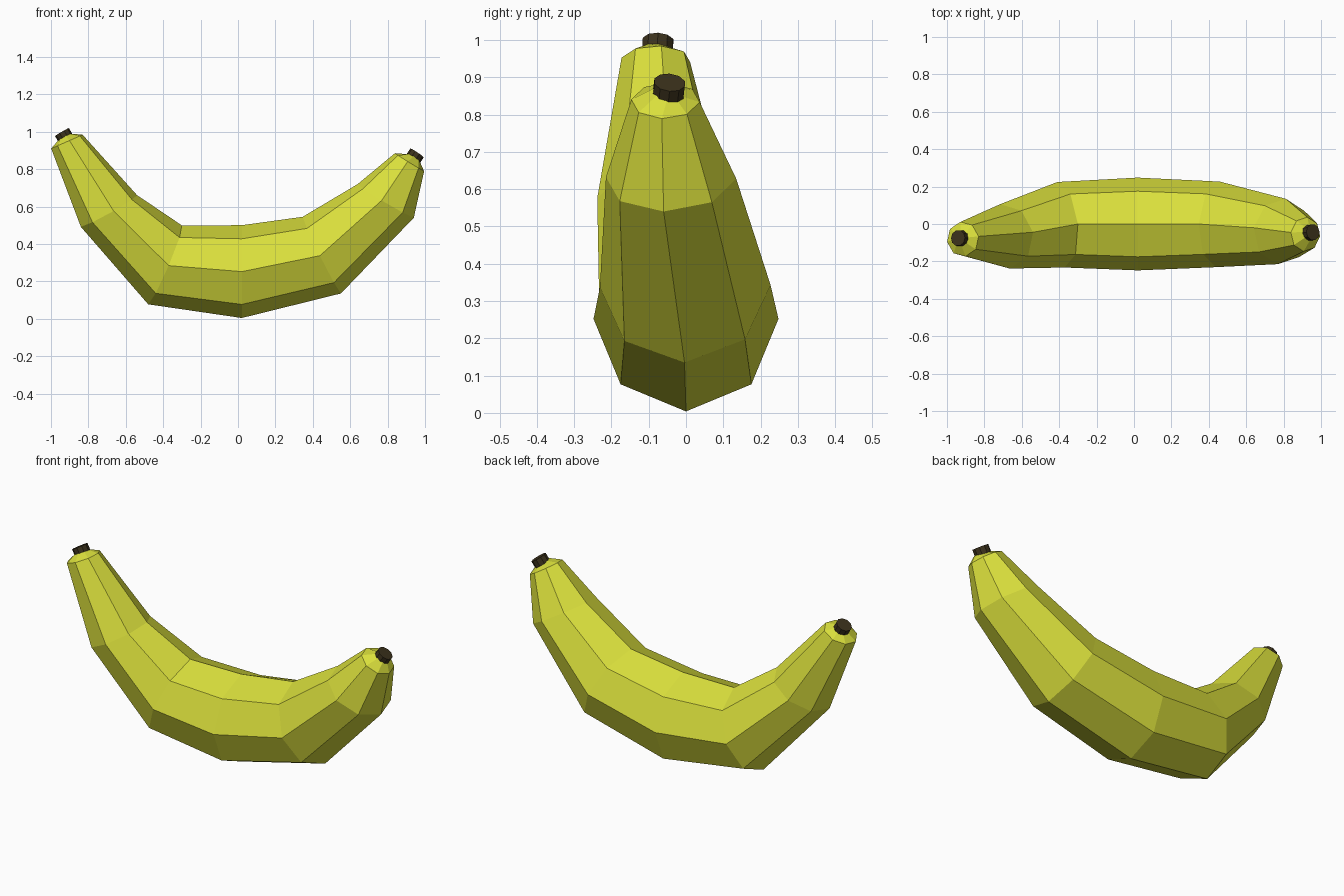
import bpy, bmesh, math
from mathutils import Vector

if "Cube" in bpy.data.objects:
    bpy.data.objects.remove(bpy.data.objects["Cube"])


def material(name, color):
    m = bpy.data.materials.new(name)
    m.diffuse_color = color
    m.use_nodes = True
    m.node_tree.nodes["Principled BSDF"].inputs["Base Color"].default_value = m.diffuse_color
    return m


def loft(name, rings, sides, mat, phase=0.0):
    """Skin rings given as (centre, up vector, tangent); ends are closed."""
    bm = bmesh.new()
    loops = []
    for c, u, t in rings:
        v = u.cross(t).normalized() * u.length
        angles = [phase + 2 * math.pi * i / sides for i in range(sides)]
        loops.append([bm.verts.new(c + u * math.cos(a) + v * math.sin(a)) for a in angles])
    for a, b in zip(loops, loops[1:]):
        for i in range(sides):
            j = (i + 1) % sides
            bm.faces.new((a[i], a[j], b[j], b[i]))
    bm.faces.new(loops[0])
    bm.faces.new(loops[-1])
    bmesh.ops.recalc_face_normals(bm, faces=bm.faces)
    me = bpy.data.meshes.new(name)
    bm.to_mesh(me)
    bm.free()
    me.materials.append(mat)
    ob = bpy.data.objects.new(name, me)
    bpy.context.collection.objects.link(ob)
    return ob


yellow = material("peel_yellow", (0.70, 0.74, 0.045, 1))
brown = material("tip_brown", (0.045, 0.032, 0.012, 1))

# Curved octagonal body: centre and half-height vector of each ring
body = [
    ((-0.924, -0.077, 0.972), (0.036, 0.005, 0.017)),
    ((-0.915, -0.081, 0.947), (0.084, 0.015, 0.037)),
    ((-0.690, -0.066, 0.576), (0.150, 0.022, 0.085)),
    ((-0.390, -0.004, 0.288), (0.090, 0.004, 0.211)),
    ((0.020, 0.000, 0.252), (0.000, 0.000, 0.248)),
    ((0.448, -0.002, 0.340), (-0.102, 0.002, 0.205)),
    ((0.790, -0.040, 0.630), (-0.150, 0.020, 0.090)),
    ((0.917, -0.055, 0.837), (-0.078, 0.010, 0.048)),
    ((0.939, -0.047, 0.859), (-0.034, 0.004, 0.021)),
]
pts = [Vector(c) for c, _ in body]
rings = []
for i, (c, u) in enumerate(body):
    tangent = pts[min(i + 1, len(pts) - 1)] - pts[max(i - 1, 0)]
    rings.append((pts[i], Vector(u), tangent))
loft("banana_body", rings, 8, yellow)

# Dark tips at both ends
for name, base, top in (
    ("left_tip", (-0.922, -0.077, 0.965), (-0.941, -0.075, 0.998)),
    ("right_tip", (0.935, -0.048, 0.853), (0.957, -0.044, 0.886)),
):
    b, t = Vector(base), Vector(top)
    axis = t - b
    up = axis.cross(Vector((0, 1, 0))).normalized() * 0.043
    loft(name, [(b, up, axis), (t, up, axis)], 10, brown)
